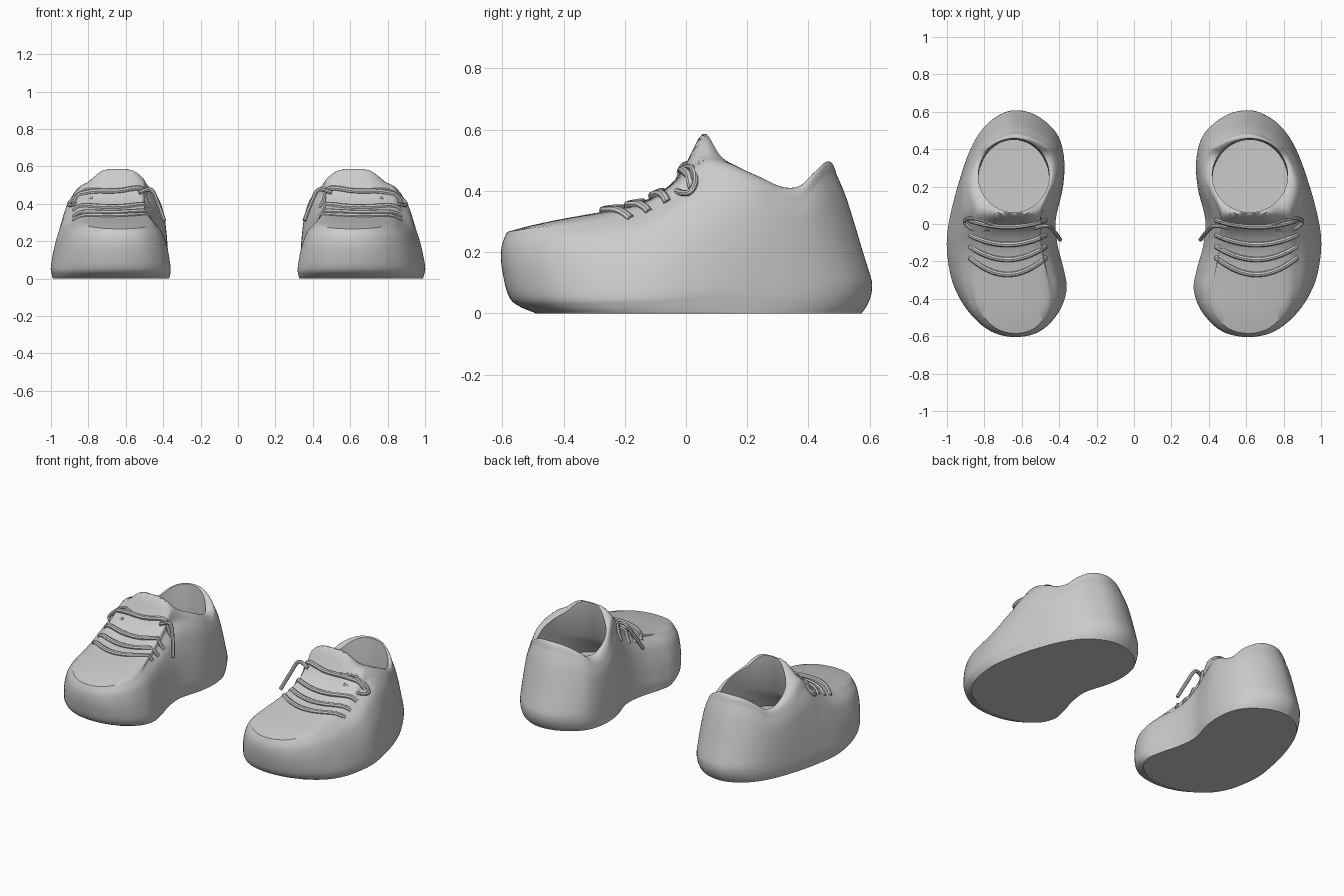
import bpy, bmesh, math
from mathutils import Matrix, Vector
from mathutils.bvhtree import BVHTree

if "Cube" in bpy.data.objects:
    bpy.data.objects.remove(bpy.data.objects["Cube"])

CX, CY = 0.62, 0.2  # centre of one shoe's foot opening

grey = bpy.data.materials.new("light_grey")
grey.use_nodes = True
grey.diffuse_color = (0.6, 0.6, 0.6, 1)
grey.node_tree.nodes["Principled BSDF"].inputs["Base Color"].default_value = (0.6, 0.6, 0.6, 1)


def smooth(a, b, v):
    t = min(1, max(0, (v - a) / (b - a)))
    return t * t * (3 - 2 * t)


def spline(points, steps, closed=False):
    """Smooth curve through points of any dimension."""
    n = len(points)
    pick = (lambda i: points[i % n]) if closed else (lambda i: points[min(n - 1, max(0, i))])
    out = []
    for i in range(n if closed else n - 1):
        p, q, r, s = (pick(i + k) for k in (-1, 0, 1, 2))
        for k in range(steps):
            t = k / steps
            out.append([b + 0.5 * t * (c - a + t * (2 * a - 5 * b + 4 * c - d + t * (3 * (b - c) + d - a)))
                        for a, b, c, d in zip(p, q, r, s)])
    if not closed:
        out.append(list(points[-1]))
    return out


def loft(rings):
    """Skin a list of equal closed rings whose ends shrink to a point."""
    bm = bmesh.new()
    loops = [[bm.verts.new(p) for p in ring] for ring in rings]
    for low, high in zip(loops, loops[1:]):
        n = len(low)
        for i in range(n):
            bm.faces.new((low[i], low[(i + 1) % n], high[(i + 1) % n], high[i]))
    bmesh.ops.remove_doubles(bm, verts=bm.verts, dist=0.0001)
    bmesh.ops.recalc_face_normals(bm, faces=bm.faces)
    return bm


def add_object(name, mesh):
    mesh.materials.clear()
    mesh.materials.append(grey)
    ob = bpy.data.objects.new(name, mesh)
    bpy.context.collection.objects.link(ob)
    return ob


# Plan outline of the shoe, from the toe round the outer side
outline = spline([(.61, -.605), (.76, -.575), (.88, -.48), (.955, -.35), (.99, -.22), (1, -.08),
                  (.975, .07), (.93, .23), (.88, .37), (.82, .48), (.74, .56), (.63, .607),
                  (.5, .585), (.38, .49), (.335, .36), (.34, .2), (.382, .02), (.37, -.12),
                  (.335, -.25), (.32, -.36), (.36, -.48), (.46, -.575)], 5, True)

# Top line of the shoe along its length
crest = spline([(-.62, .285), (-.5, .307), (-.25, .34), (-.12, .375), (0, .455), (.06, .5),
                (.13, .495), (.22, .455), (.32, .415), (.42, .415), (.5, .46), (.56, .495), (.62, .5)], 6)


def crest_height(y):
    for (a, h), (b, k) in zip(crest, crest[1:]):
        if y <= b:
            return h + (k - h) * (y - a) / (b - a)
    return crest[-1][1]


def tongue(x, y):
    return .088 * math.exp(-((x - CX) / .15) ** 4 - ((y - .055) / .055) ** 2)


# Sole and side walls: width scale, length scale, share of the height
walls = [(0, 0, 0), (.6, .6, 0), (.965, .92, 0)]
walls += spline([(.97, .92, .005), (.99, .97, .07), (1, 1, .17), (.95, 1, .42), (.88, 1, .62),
                 (.79, .995, .78), (.64, .975, .91)], 5)


def wall_point(p, ring):
    sx, sy, g = ring
    y = CY + (p[1] - CY) * sy
    fullness = 1 - .65 * smooth(0, .25, y) - .35 * smooth(.2, .5, -y)
    x = CX + (p[0] - CX) * sx ** fullness
    z = crest_height(y) * g
    # leaning heel and rolled toe
    y -= max(0, z - .1) * .3 * smooth(.25, .6, y)
    y += max(0, .2 - z) ** 2 * 1.3 * smooth(.25, .6, -y)
    return (x, y, z)


def oval_point(p, cy, rx, ry):
    a = math.atan2(p[1] - CY, p[0] - CX)
    return CX + rx * math.cos(a), cy + ry * math.sin(a)


def upper_point(p, t):
    """Blend from the top of the wall to the rim of the foot opening."""
    x, y, z = wall_point(p, walls[-1])
    rim_x, rim_y = oval_point(p, .26, .202, .197)
    x, y = x + (rim_x - x) * t, y + (rim_y - y) * t
    g = .91 + .09 * (1 - (1 - t) ** 3)
    return (x, y, crest_height(y + .11 * smooth(.25, .5, y)) * g + tongue(x, y))


rings = [[wall_point(p, r) for p in outline] for r in walls]
rings += [[upper_point(p, 1 - (1 - i / 16) ** 1.6) for p in outline] for i in range(1, 17)]

# Hollow and insole: height, centre y, half width, half length
for z, cy, rx, ry in [(.36, .245, .2, .205), (.27, .21, .21, .24), (.2, .18, .213, .28), (.19, .18, 0, 0)]:
    rings.append([(*oval_point(p, cy, rx, ry), z) for p in outline])

body_bm = loft(rings)
surface = BVHTree.FromBMesh(body_bm)
body_mesh = bpy.data.meshes.new("shoe_body")
body_bm.to_mesh(body_mesh)
parts = [add_object("shoe_body", body_mesh)]


def cord(name, points, radius):
    curve = bpy.data.curves.new(name, 'CURVE')
    curve.dimensions = '3D'
    curve.bevel_depth = radius
    curve.bevel_resolution = 2
    curve.use_fill_caps = True
    path = curve.splines.new('POLY')
    path.points.add(len(points) - 1)
    for point, co in zip(path.points, points):
        point.co = (*co, 1)
    helper = bpy.data.objects.new(name, curve)
    bpy.context.collection.objects.link(helper)
    deps = bpy.context.evaluated_depsgraph_get()
    mesh = bpy.data.meshes.new_from_object(helper.evaluated_get(deps))
    bpy.data.objects.remove(helper)
    parts.append(add_object(name, mesh))


def drape(x, y, lift):
    hit = surface.ray_cast(Vector((x, y, 2)), Vector((0, 0, -1)))[0]
    return (x, y, (hit.z if hit else 0.3) + lift)


# Laces bowed across the instep, sinking in at both ends
for row, (y0, sag) in enumerate([(.02, .035), (-.06, .05), (-.12, .07), (-.18, .09)]):
    pts = []
    for i in range(25):
        t = i / 12 - 1
        pts.append(drape(.655 + .215 * t, y0 - sag * (1 - t * t), .004 - .01 * t ** 4))
    cord("lace_row_" + str(row + 1), pts, .014)

# Loose lace ends and the loop of the bow
cord("lace_end", spline([(.5, -.02, .46), (.43, -.01, .475), (.39, -.04, .4), (.355, -.085, .31)], 8), .011)
cord("lace_loop", spline([(.72, -.01, .475), (.8, .02, .475), (.87, .03, .43), (.9, .01, .395),
                          (.85, -.03, .4), (.76, -.03, .43)], 8), .01)

# Mirror every part to the other foot, which is slightly narrower
mirror = Matrix.Translation((-.06, 0, 0)) @ Matrix.Diagonal((-.94, 1, 1, 1))
for ob in list(parts):
    mesh = ob.data.copy()
    mesh.transform(mirror)
    mesh.flip_normals()
    parts.append(add_object("right_" + ob.name, mesh))
    ob.name = "left_" + ob.name

bpy.ops.object.select_all(action='DESELECT')
for ob in parts:
    ob.select_set(True)
bpy.context.view_layer.objects.active = parts[0]
bpy.ops.object.shade_smooth_by_angle(angle=math.radians(40))
